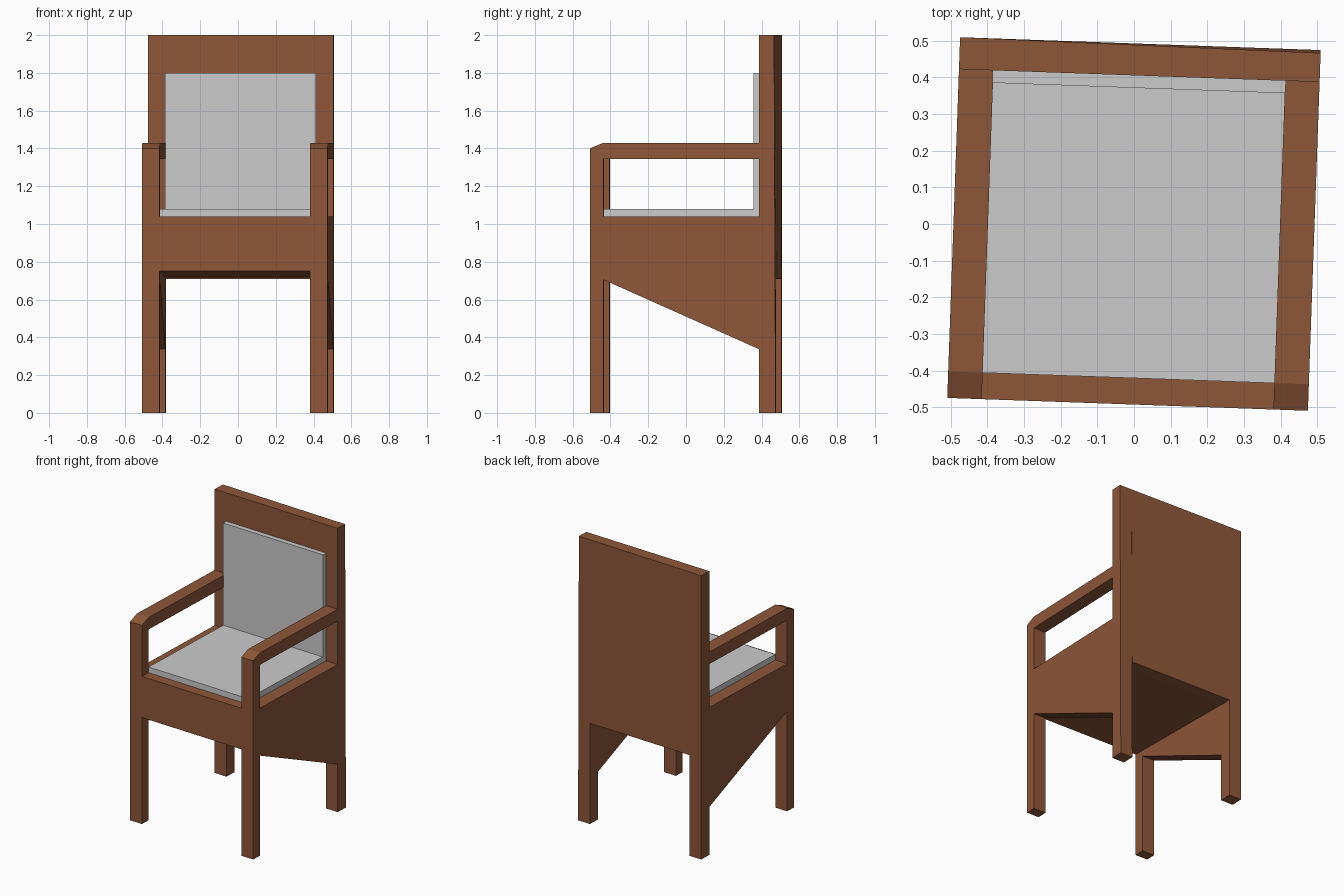
import bpy, bmesh, math
from mathutils import Matrix

if "Cube" in bpy.data.objects:
    bpy.data.objects.remove(bpy.data.objects["Cube"])

H = 0.492            # half footprint
IN = 0.398           # inner face of legs and side rails
YF, YB = -0.42, 0.405  # rear of front legs, front of back frame
TURN = Matrix.Rotation(math.radians(-2.04), 4, 'Z')

wood = bpy.data.materials.new("brown_wood")
wood.diffuse_color = (0.27, 0.095, 0.04, 1)
wood.use_nodes = True
wood.node_tree.nodes["Principled BSDF"].inputs["Base Color"].default_value = wood.diffuse_color


def prism(name, profile, x0, x1, mat=wood):
    """Extrude a (y, z) side profile from x0 to x1."""
    bm = bmesh.new()
    face = bm.faces.new([bm.verts.new((x0, y, z)) for y, z in profile])
    ext = bmesh.ops.extrude_face_region(bm, geom=[face])
    new = [v for v in ext["geom"] if isinstance(v, bmesh.types.BMVert)]
    bmesh.ops.translate(bm, verts=new, vec=(x1 - x0, 0, 0))
    bmesh.ops.recalc_face_normals(bm, faces=bm.faces)
    # the back frame leans forward very slightly at its top right corner
    for v in bm.verts:
        if v.co.z > 1.95 and v.co.y > 0.48:
            v.co.y -= 0.008 * (v.co.x + H) / (2 * H)
    me = bpy.data.meshes.new(name)
    bm.to_mesh(me)
    bm.free()
    ob = bpy.data.objects.new(name, me)
    bpy.context.collection.objects.link(ob)
    ob.matrix_world = TURN
    if mat:
        me.materials.append(mat)
    return ob


def rect(y0, y1, z0, z1):
    return [(y0, z0), (y1, z0), (y1, z1), (y0, z1)]


# legs, arms and side aprons on both sides
for side, x0, x1 in (("left", -H, -IN), ("right", IN, H)):
    prism(side + "_front_leg",
          [(-H, 0), (YF, 0), (YF, 1.43), (-H, 1.40)], x0, x1)
    prism(side + "_back_leg", rect(YB, H, 0, 2), x0, x1)
    prism(side + "_armrest", rect(YF, YB, 1.345, 1.43), x0, x1)
    prism(side + "_apron",
          [(YF, 0.705), (YB, 0.337), (YB, 1.04), (YF, 1.04)], x0, x1)

# seat block with gently sloping underside, and back panel
prism("seat_base", [(-H, 0.75), (YB, 0.713), (YB, 1.04), (-H, 1.04)], -IN, IN)
prism("back_panel", rect(YB, H, 0.71, 2), -IN, IN)

# grey cushions
prism("seat_cushion", rect(YF, YB, 1.04, 1.08), -IN, IN, None)
prism("back_cushion", rect(0.371, YB, 1.08, 1.80), -0.40, 0.40, None)
